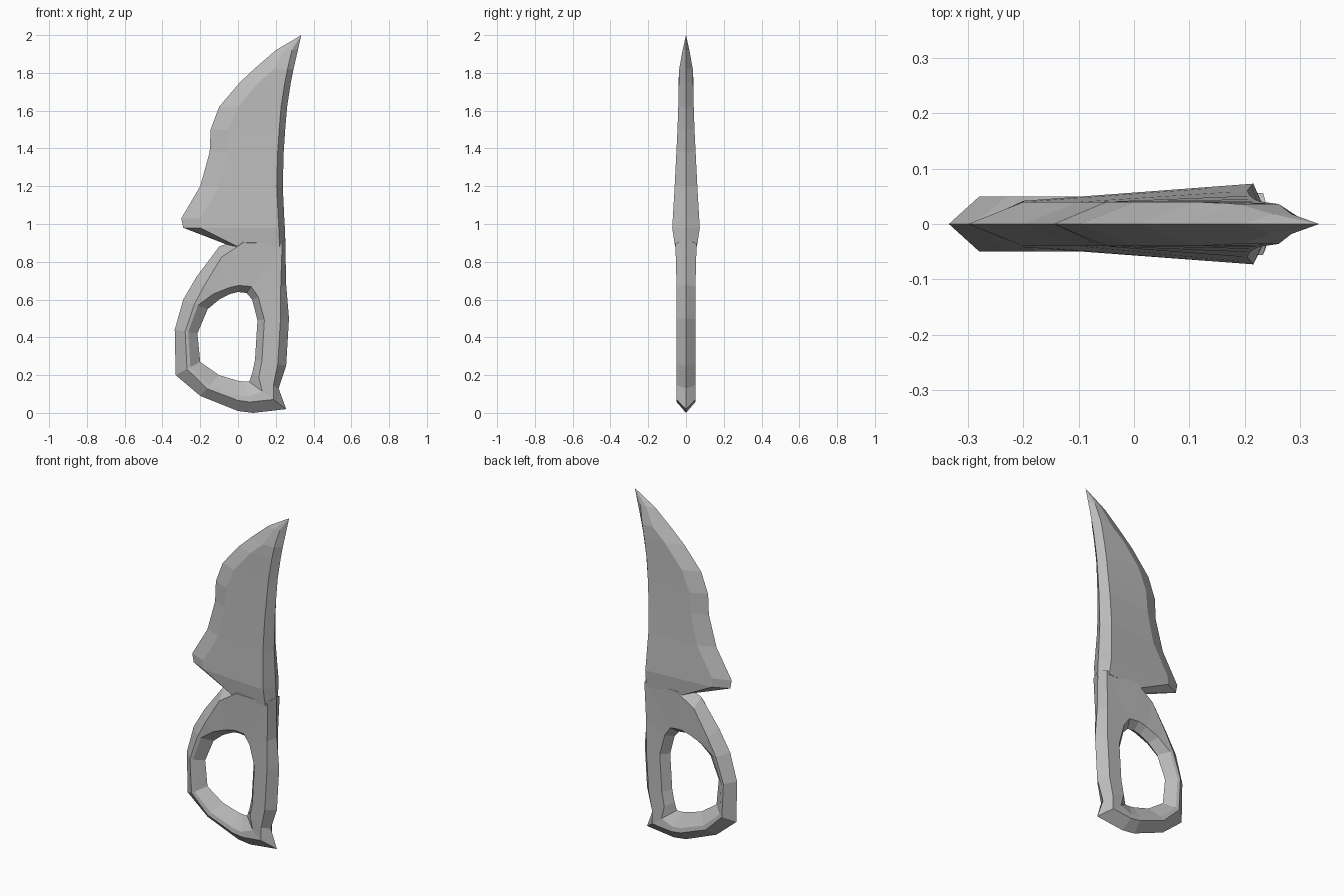
import bpy
import bmesh
from mathutils import Vector

cube = bpy.data.objects.get("Cube")
if cube:
    bpy.data.objects.remove(cube, do_unlink=True)

# Single grey material
grey = bpy.data.materials.new("plain grey")
grey.use_nodes = True
colour = (0.5, 0.5, 0.5, 1)
grey.diffuse_color = colour
shader = grey.node_tree.nodes["Principled BSDF"]
shader.inputs["Base Color"].default_value = colour


def section(start, ridge_a, ridge_b, end, thick_a, thick_b):
    """Six-sided section, mirrored in y; its two ends lie on the middle plane."""
    def point(p, y):
        return Vector((p[0], y, p[1]))
    return [point(start, 0), point(ridge_a, -thick_a), point(ridge_b, -thick_b),
            point(end, 0), point(ridge_b, thick_b), point(ridge_a, thick_a)]


def loft(name, sections, closed=False, tip=None):
    """Join neighbouring sections with faces, then close the ring or cap the ends."""
    bm = bmesh.new()
    rings = [[bm.verts.new(co) for co in ring] for ring in sections]
    pairs = list(zip(rings, rings[1:]))
    if closed:
        pairs.append((rings[-1], rings[0]))
    for low, high in pairs:
        for i in range(len(low)):
            j = (i + 1) % len(low)
            bm.faces.new((low[i], low[j], high[j], high[i]))
    if not closed:
        bm.faces.new(rings[-1])
        apex = bm.verts.new(tip)
        first = rings[0]
        for i in range(len(first)):
            bm.faces.new((first[i], first[(i + 1) % len(first)], apex))
    bmesh.ops.recalc_face_normals(bm, faces=bm.faces)
    mesh = bpy.data.meshes.new(name)
    bm.to_mesh(mesh)
    bm.free()
    mesh.materials.append(grey)
    obj = bpy.data.objects.new(name, mesh)
    bpy.context.collection.objects.link(obj)
    return obj


# Blade with hooked guard: height, edge x, edge bevel x, spine bevel x,
# half thickness at the edge bevel and at the spine bevel
SPINE_BEVEL = 0.032
blade_stations = [
    (1.92, 0.20, 0.25, 0.285, 0.018, 0.018),
    (1.82, 0.085, 0.19, 0.262, 0.036, 0.036),
    (1.75, 0.01, 0.11, 0.248, 0.04, 0.038),
    (1.62, -0.10, 0.0, 0.228, 0.04, 0.041),
    (1.50, -0.145, -0.05, 0.218, 0.04, 0.045),
    (1.38, -0.15, -0.06, 0.21, 0.04, 0.051),
    (1.20, -0.20, -0.10, 0.205, 0.04, 0.06),
    (1.03, -0.30, -0.20, 0.213, 0.04, 0.07),
    (0.98, -0.29, -0.20, 0.216, 0.042, 0.073),
    (0.88, -0.03, 0.0, 0.22, 0.05, 0.058),
]
blade = []
for z, edge, bevel, back, thin, thick in blade_stations:
    blade.append(section((edge, z), (bevel, z), (back, z),
                         (back + SPINE_BEVEL, z), thin, thick))
loft("blade", blade, tip=(0.335, 0, 2.0))

# Looped handle: outer point, hole point, and where the two ridges
# lie between them as fractions
limb, arm, bottom = (0.46, 0.6), (0.27, 0.78), (0.35, 0.52)
handle_stations = [
    ((-0.10, 0.88), (-0.04, 0.63), (0.22, 0.87)),
    ((-0.22, 0.72), (-0.10, 0.60), (0.36, 0.75)),
    ((-0.29, 0.60), (-0.16, 0.55), limb),
    ((-0.335, 0.44), (-0.215, 0.42), limb),
    ((-0.33, 0.20), (-0.20, 0.27), limb),
    ((-0.20, 0.09), (-0.10, 0.20), bottom),
    ((0.0, 0.01), (0.0, 0.17), bottom),
    ((0.08, 0.0), (0.03, 0.165), bottom),
    ((0.255, 0.02), (0.06, 0.165), (0.35, 0.65)),
    ((0.215, 0.13), (0.075, 0.21), (0.2, 0.75)),
    ((0.255, 0.25), (0.09, 0.28), arm),
    ((0.27, 0.50), (0.103, 0.49), arm),
    ((0.255, 0.68), (0.075, 0.60), (0.16, 0.82)),
    ((0.25, 0.92), (0.045, 0.635), (0.08, 0.88)),
    ((0.03, 0.93), (0.0, 0.64), (0.1, 0.88)),
]
HALF = 0.05
handle = []
for outer, hole, (first, second) in handle_stations:
    outer, hole = Vector(outer), Vector(hole)
    # The neck swells slightly where it meets the guard
    swell = 0.006 if outer.y > 0.9 else 0
    handle.append(section(outer, outer.lerp(hole, first), outer.lerp(hole, second),
                          hole, HALF + swell, HALF - 0.004))
loft("handle_loop", handle, closed=True)
